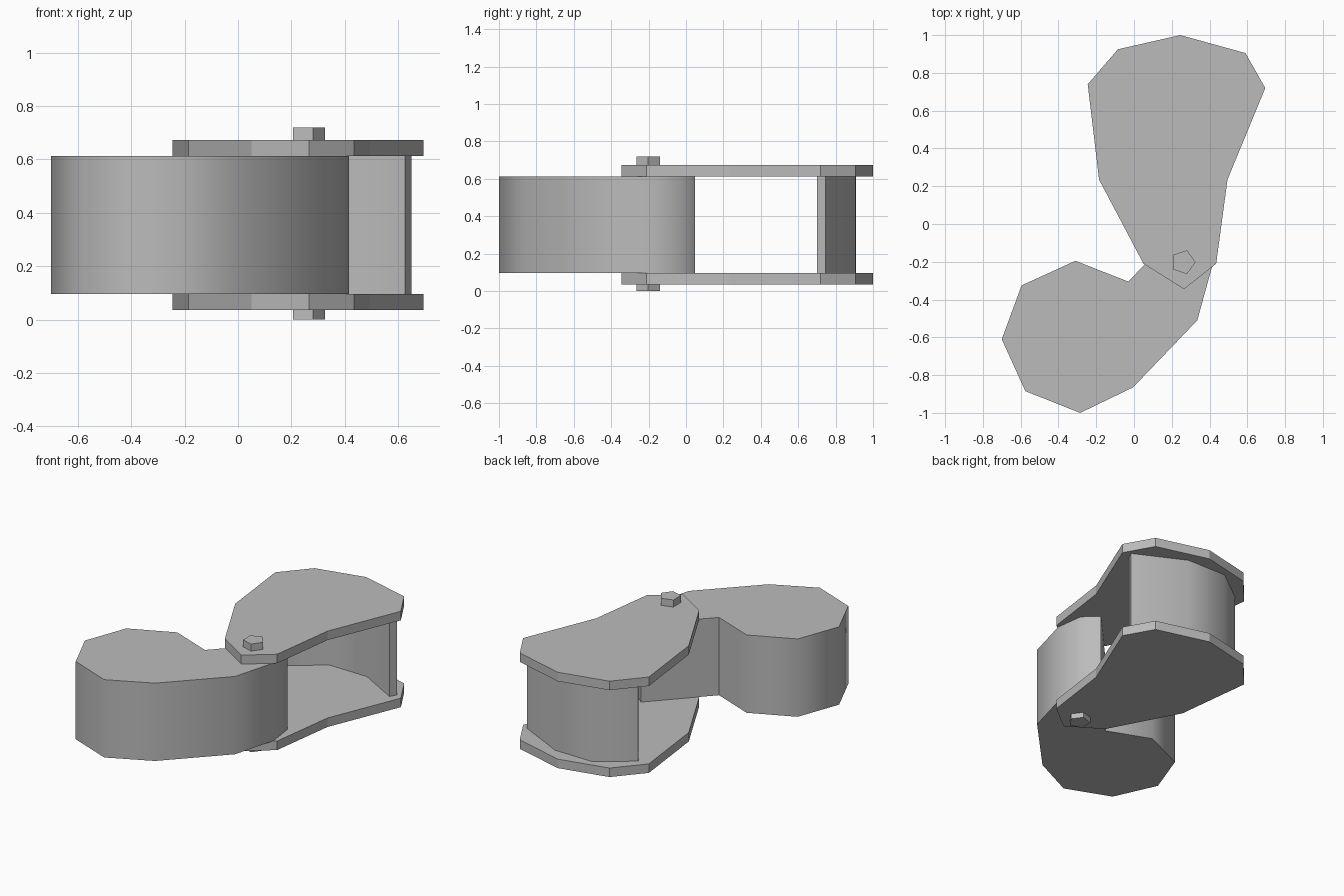
import bpy, bmesh, math

cube = bpy.data.objects.get("Cube")
if cube:
    bpy.data.objects.remove(cube, do_unlink=True)

grey = bpy.data.materials.new("plain_grey")
grey.use_nodes = True
colour = (0.5, 0.5, 0.5, 1)
grey.diffuse_color = colour
grey.node_tree.nodes["Principled BSDF"].inputs["Base Color"].default_value = colour


def prism(name, outline, bottom, top, smooth=False):
    """Extrude a counter-clockwise outline from bottom to top."""
    bm = bmesh.new()
    base = bm.faces.new([bm.verts.new((x, y, bottom)) for x, y in outline])
    new = bmesh.ops.extrude_face_region(bm, geom=[base], use_keep_orig=True)
    moved = [v for v in new["geom"] if isinstance(v, bmesh.types.BMVert)]
    bmesh.ops.translate(bm, verts=moved, vec=(0, 0, top - bottom))
    bmesh.ops.recalc_face_normals(bm, faces=bm.faces)
    mesh = bpy.data.meshes.new(name)
    bm.to_mesh(mesh)
    bm.free()
    mesh.materials.append(grey)
    obj = bpy.data.objects.new(name, mesh)
    bpy.context.collection.objects.link(obj)
    if smooth:
        bpy.ops.object.select_all(action="DESELECT")
        obj.select_set(True)
        bpy.context.view_layer.objects.active = obj
        bpy.ops.object.shade_smooth_by_angle(angle=math.radians(62))
    return obj


LOW, HIGH, THICK = 0.095, 0.613, 0.06

# Round swinging body with a neck that reaches the hinge
body = [(-0.31, -0.195), (-0.595, -0.325), (-0.7, -0.61), (-0.575, -0.885),
        (-0.285, -1.0), (-0.005, -0.865), (0.335, -0.51), (0.415, -0.22),
        (0.39, -0.035), (0.3, 0.047), (0.06, -0.21), (-0.03, -0.305)]
prism("swinging_body", body, LOW, HIGH, smooth=True)

# Matching cover plates above and below
plate = [(0.695, 0.72), (0.59, 0.905), (0.245, 1.0), (-0.085, 0.925),
         (-0.245, 0.74), (-0.185, 0.235), (0.05, -0.21), (0.265, -0.345),
         (0.435, -0.21), (0.495, 0.235)]
prism("lower_plate", plate, LOW - THICK, LOW)
prism("upper_plate", plate, HIGH, HIGH + THICK)

# Thin curved wall joining the plates at the back
outer = [(0.65, 0.745), (0.33, 0.905), (0.05, 0.91), (-0.17, 0.745)]
inner = [(-0.14, 0.7), (0.07, 0.86), (0.35, 0.855), (0.625, 0.7)]
prism("back_wall", outer + inner, LOW, HIGH, smooth=True)

# Five-sided hinge pin
pin = [(0.26 + 0.066 * math.cos(i * math.tau / 5),
        -0.202 + 0.066 * math.sin(i * math.tau / 5)) for i in range(5)]
prism("hinge_pin", pin, 0, 0.72)
